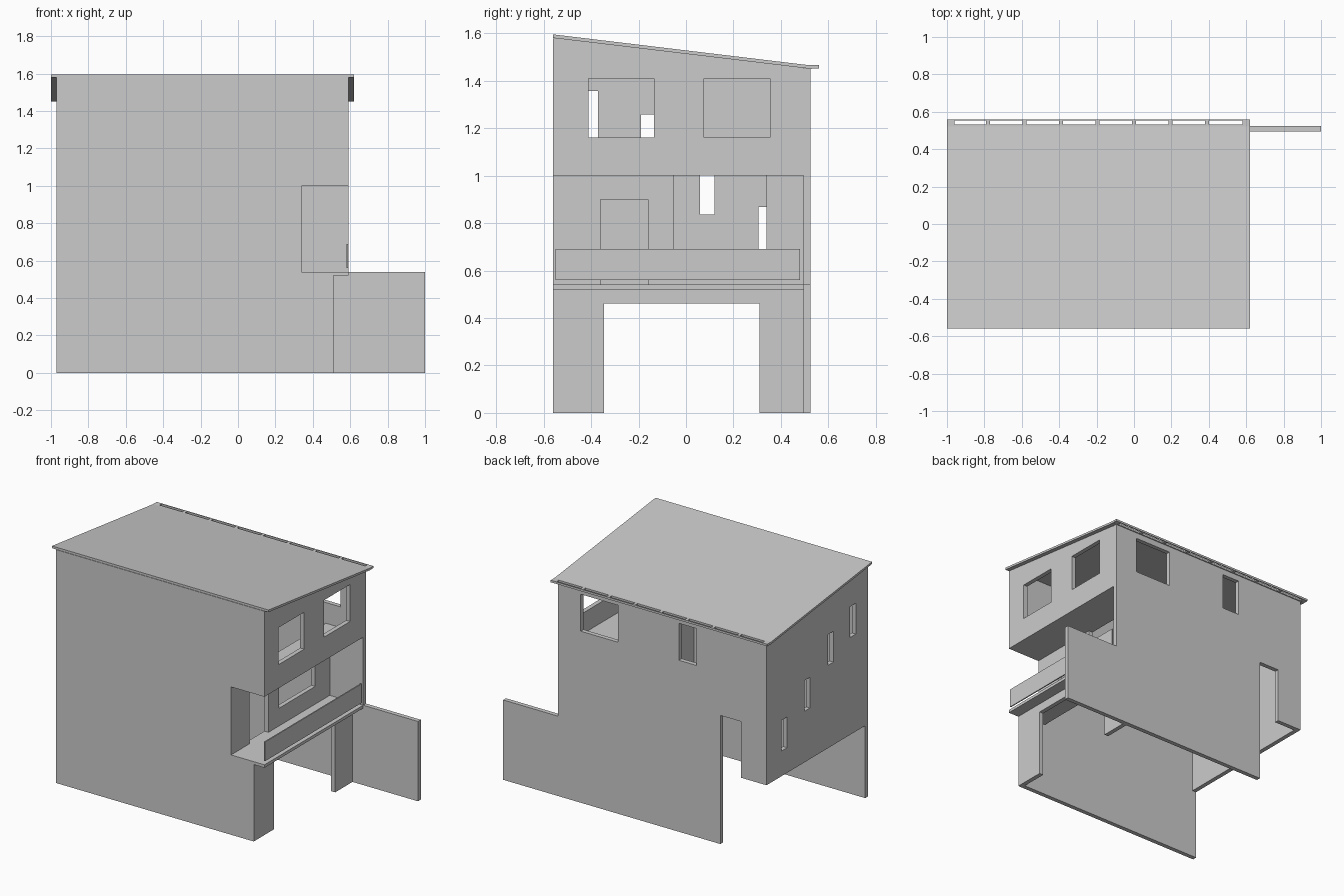
import bpy, bmesh
from mathutils import Matrix

if "Cube" in bpy.data.objects:
    bpy.data.objects.remove(bpy.data.objects["Cube"])

# local (u, v, thickness) -> world axes for each panel orientation
AXES = {
    'XZ': Matrix(((1, 0, 0, 0), (0, 0, 1, 0), (0, 1, 0, 0), (0, 0, 0, 1))),
    'YZ': Matrix(((0, 0, 1, 0), (1, 0, 0, 0), (0, 1, 0, 0), (0, 0, 0, 1))),
    'XY': Matrix.Identity(4),
}


def rect(u0, u1, v0, v1):
    return [(u0, v0), (u1, v0), (u1, v1), (u0, v1)]


def panel(name, plane, lo, hi, outline, holes=()):
    """Flat outline with holes, extruded from lo to hi along the plane normal."""
    curve = bpy.data.curves.new(name + "_profile", 'CURVE')
    curve.dimensions = '2D'
    curve.fill_mode = 'BOTH'
    curve.extrude = (hi - lo) / 2
    for loop in [outline, *holes]:
        s = curve.splines.new('POLY')
        s.points.add(len(loop) - 1)
        for p, (u, v) in zip(s.points, loop):
            p.co = (u, v, 0, 1)
        s.use_cyclic_u = True
    tmp = bpy.data.objects.new(name + "_tmp", curve)
    bpy.context.collection.objects.link(tmp)
    deps = bpy.context.evaluated_depsgraph_get()
    mesh = bpy.data.meshes.new_from_object(tmp.evaluated_get(deps))
    bpy.data.objects.remove(tmp)
    bpy.data.curves.remove(curve)
    mesh.transform(AXES[plane] @ Matrix.Translation((0, 0, (lo + hi) / 2)))
    bm = bmesh.new()
    bm.from_mesh(mesh)
    bmesh.ops.remove_doubles(bm, verts=bm.verts, dist=0.0005)
    bmesh.ops.recalc_face_normals(bm, faces=bm.faces)
    bm.to_mesh(mesh)
    bm.free()
    for f in mesh.polygons:
        f.use_smooth = False
    mesh.name = name
    ob = bpy.data.objects.new(name, mesh)
    bpy.context.collection.objects.link(ob)
    return ob


T = 0.03                      # wall thickness
L, R = -0.97, 0.59            # house sides
F, B = -0.56, 0.525           # house front and back
FI, BI = F + T, B - T         # inner faces


def under_roof(y):
    return 1.58 - 0.13 * (y - F) / (B - F)


# front wall with the balcony corner cut away
panel("front_wall", 'XZ', F, FI,
      [(L, 0), (0.51, 0), (0.51, 0.52), (R, 0.52), (R, 0.54), (0.34, 0.54),
       (0.34, 1.0), (R, 1.0), (R, 1.578), (L, 1.578)])

# back wall, running on as a yard wall, with a door notch and raised left foot
panel("back_wall", 'XZ', BI, B,
      [(-0.625, 0), (1, 0), (1, 0.54), (R, 0.54), (R, 1.452), (L, 1.452),
       (L, 0.49), (-0.78, 0.49), (-0.78, 0.87), (-0.625, 0.87)],
      [rect(0.14, 0.42, 1.16, 1.41), rect(-0.445, -0.315, 1.16, 1.41)])

# left wall with four stepped stair windows
stairs = [(0.305, 0.66), (0.06, 0.835), (-0.19, 1.05), (-0.43, 1.148)]
panel("left_wall", 'YZ', L, L + T,
      [(FI, 0.49), (BI, 0.49), (BI, under_roof(BI)), (FI, under_roof(FI))],
      [rect(y, y + 0.06, z, z + 0.208) for y, z in stairs])

# upper right wall with two windows
panel("upper_right_wall", 'YZ', R - T, R,
      [(FI, 1.0), (BI, 1.0), (BI, under_roof(BI)), (FI, under_roof(FI))],
      [rect(-0.41, -0.135, 1.16, 1.41), rect(0.075, 0.355, 1.16, 1.41)])

# ground floor right wall with the garage opening
panel("garage_wall", 'YZ', 0.51 - T, 0.51,
      [(FI, 0), (-0.345, 0), (-0.345, 0.46), (0.31, 0.46), (0.31, 0),
       (BI, 0), (BI, 0.52), (FI, 0.52)])

# recessed balcony wall with a door and a large window
panel("balcony_wall", 'YZ', 0.34 - T, 0.34,
      [(FI, 0.54), (-0.36, 0.54), (-0.36, 0.9), (-0.16, 0.9), (-0.16, 0.54),
       (BI, 0.54), (BI, 1.0), (0.34, 1.0), (0.34, 0.66), (-0.05, 0.66),
       (-0.05, 1.0), (FI, 1.0)])

# balcony floor, ceiling and parapet
panel("balcony_floor", 'XY', 0.52, 0.54, rect(0.34 - T, R, FI, BI))
panel("balcony_ceiling", 'XY', 1.0, 1.02, rect(0.34 - T, R - T, FI, BI))
panel("balcony_parapet", 'YZ', 0.58, 0.588, rect(-0.55, 0.48, 0.56, 0.69))

# sloping roof sheet
panel("roof", 'YZ', -1.0, 0.62,
      [(F, 1.58), (B, 1.45), (0.53, 1.45), (0.53, 1.465), (0.52, 1.465), (F, 1.595)])

# slotted eave along the back
bars = [-0.97] + [-0.78 + 0.195 * i for i in range(7)] + [0.59]
panel("slotted_eave", 'XY', 1.451, 1.465, rect(-1.0, 0.62, 0.53, 0.56),
      [rect(a + 0.01, b - 0.01, 0.532, 0.553) for a, b in zip(bars, bars[1:])])
